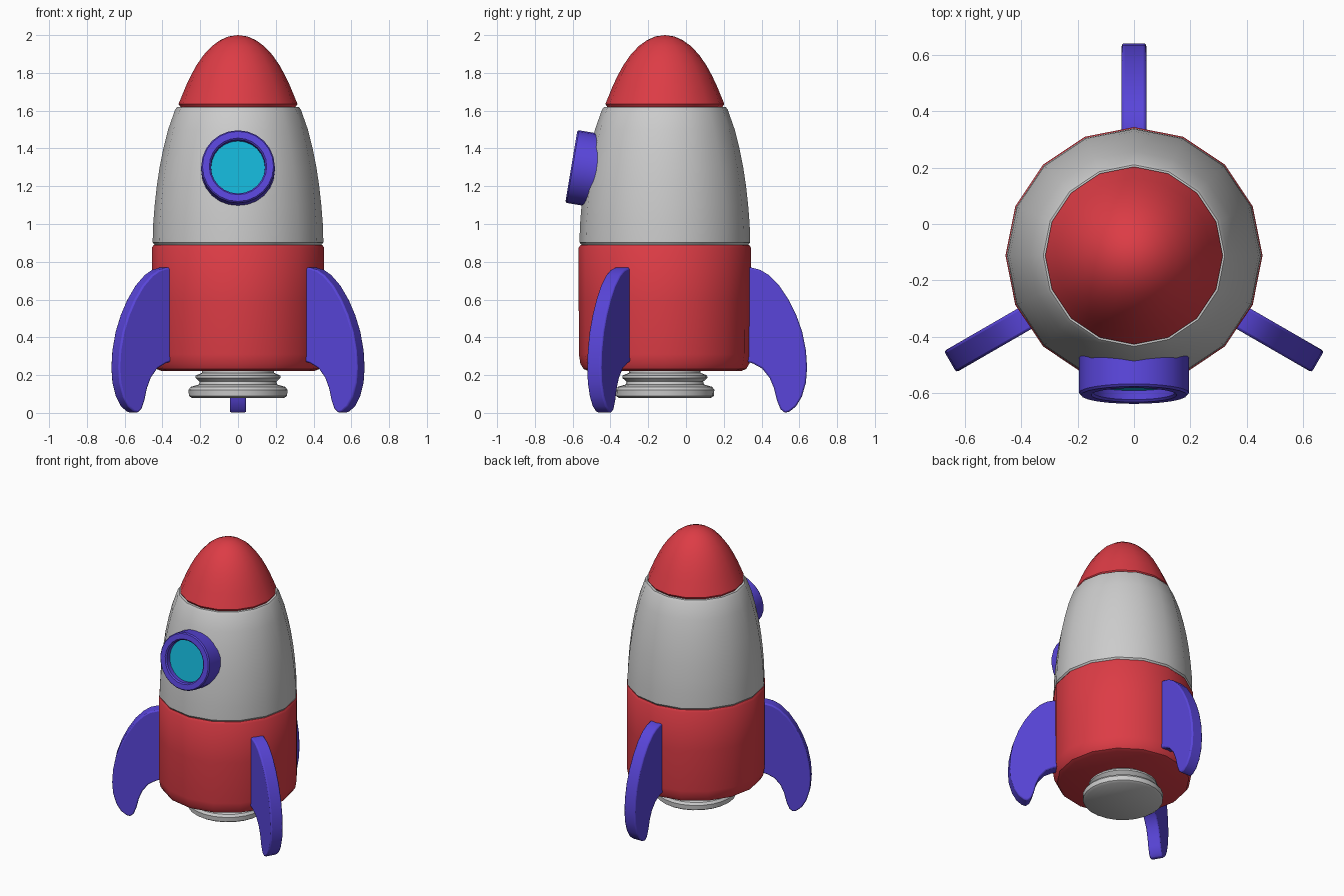
import bpy, bmesh
from math import pi, cos, sin, radians
from mathutils import Matrix, Vector

if "Cube" in bpy.data.objects:
    bpy.data.objects.remove(bpy.data.objects["Cube"])

AXIS_Y = -0.112  # rocket axis


def material(name, rgb):
    m = bpy.data.materials.new(name)
    m.diffuse_color = (*rgb, 1)
    m.use_nodes = True
    m.node_tree.nodes["Principled BSDF"].inputs["Base Color"].default_value = m.diffuse_color
    return m


RED = material("red", (0.72, 0.045, 0.06))
PURPLE = material("purple", (0.10, 0.06, 0.70))
CYAN = material("cyan", (0.007, 0.46, 0.68))


def finish(name, bm, mat=None, angle=35):
    bmesh.ops.recalc_face_normals(bm, faces=bm.faces)
    me = bpy.data.meshes.new(name)
    bm.to_mesh(me)
    bm.free()
    ob = bpy.data.objects.new(name, me)
    bpy.context.collection.objects.link(ob)
    if mat:
        me.materials.append(mat)
    bpy.ops.object.select_all(action='DESELECT')
    ob.select_set(True)
    bpy.context.view_layer.objects.active = ob
    bpy.ops.object.shade_smooth_by_angle(angle=radians(angle))
    return ob


def lathe(name, profile, mat=None, sides=16, closed=False, angle=35):
    """Spin (radius, z) points round z; an open profile is capped at both ends."""
    bm = bmesh.new()
    rings = [[bm.verts.new((r * cos(2 * pi * i / sides), r * sin(2 * pi * i / sides), z))
              for i in range(sides)] for r, z in profile]
    pairs = list(zip(rings, rings[1:]))
    if closed:
        pairs.append((rings[-1], rings[0]))
    for a, b in pairs:
        for i in range(sides):
            j = (i + 1) % sides
            bm.faces.new((a[i], a[j], b[j], b[i]))
    if not closed:
        bm.faces.new(rings[0])
        bm.faces.new(rings[-1])
    bmesh.ops.remove_doubles(bm, verts=bm.verts, dist=1e-5)
    ob = finish(name, bm, mat, angle)
    ob.location.y = AXIS_Y
    return ob


# hull sections
lathe("lower_hull", [(0.405, 0.222), (0.43, 0.232), (0.447, 0.26), (0.455, 0.31),
                     (0.456, 0.6), (0.456, 0.875), (0.446, 0.89)], RED)
lathe("upper_hull", [(0.442, 0.89), (0.452, 0.903), (0.449, 1.0), (0.441, 1.1), (0.43, 1.2),
                     (0.415, 1.3), (0.395, 1.4), (0.37, 1.5), (0.333, 1.605), (0.322, 1.62)])
lathe("nose_cone", [(0.303, 1.617), (0.315, 1.635), (0.276, 1.73), (0.25, 1.785), (0.22, 1.84),
                    (0.182, 1.895), (0.138, 1.942), (0.095, 1.973), (0.05, 1.993), (0.0, 2.0)], RED)

# engine nozzle
lathe("nozzle", [(0.245, 0.08), (0.26, 0.09), (0.262, 0.122), (0.25, 0.138), (0.208, 0.15),
                 (0.203, 0.165), (0.225, 0.185), (0.224, 0.198), (0.19, 0.212), (0.188, 0.24)], sides=24)

# porthole, turned to face forward and slightly up
porthole_pose = (Matrix.Translation((0, -0.607, 1.305))
                 @ Matrix.Rotation(radians(90 - 9.5), 4, 'X'))
ring = lathe("window_ring", [(0.195, -0.15), (0.195, -0.008), (0.188, 0.0), (0.152, 0.0),
                             (0.144, -0.008), (0.138, -0.15)], PURPLE, 24, closed=True)
glass = lathe("window_glass", [(0.145, -0.06), (0.145, -0.04)], CYAN, 24)
for ob in (ring, glass):
    ob.matrix_world = porthole_pose

# three fins, outlined as (radius, z)
OUTLINE = [(0.42, 0.77), (0.46, 0.769), (0.505, 0.757), (0.55, 0.73), (0.605, 0.675),
           (0.655, 0.60), (0.695, 0.52), (0.727, 0.43), (0.747, 0.33), (0.753, 0.24),
           (0.747, 0.16), (0.725, 0.085), (0.695, 0.035), (0.66, 0.007), (0.635, 0.0),
           (0.612, 0.02), (0.594, 0.065), (0.578, 0.13), (0.555, 0.185), (0.515, 0.235),
           (0.465, 0.262), (0.42, 0.275)]
THICK = 0.087
for name, deg in (("back_fin", 90), ("right_fin", -30), ("left_fin", 210)):
    bm = bmesh.new()
    face = bm.faces.new([bm.verts.new((r, -THICK / 2, z)) for r, z in OUTLINE])
    ext = bmesh.ops.extrude_face_region(bm, geom=[face])
    bmesh.ops.translate(bm, vec=Vector((0, THICK, 0)),
                        verts=[v for v in ext["geom"] if isinstance(v, bmesh.types.BMVert)])
    fin = finish(name, bm, PURPLE)
    fin.location.y = AXIS_Y
    fin.rotation_euler.z = radians(deg)
    bev = fin.modifiers.new("rounded_edges", 'BEVEL')
    bev.width = 0.009
    bev.segments = 2
    bev.limit_method = 'ANGLE'
    bev.angle_limit = radians(50)
